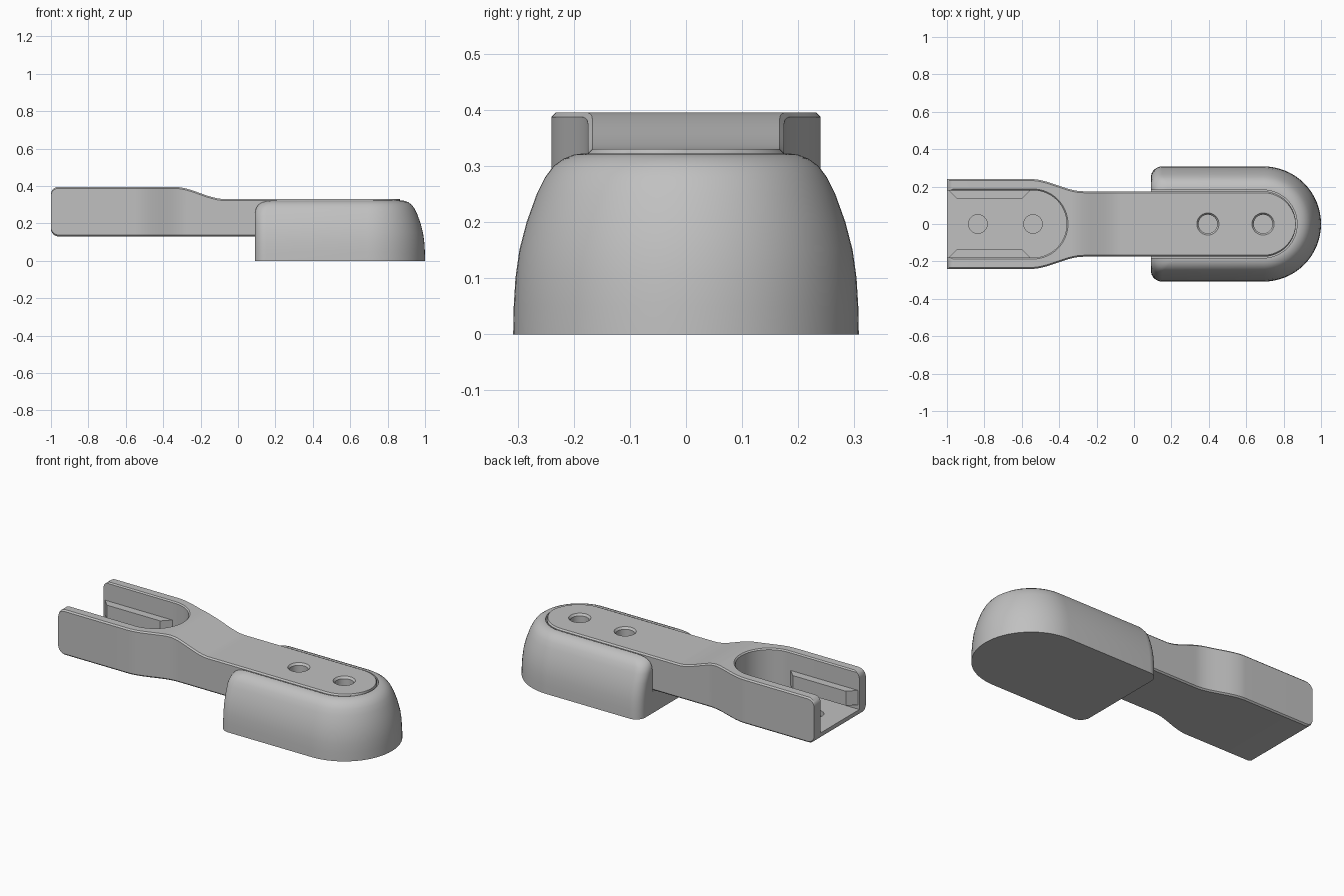
import bpy, bmesh
from math import sin, cos, pi, sqrt

if "Cube" in bpy.data.objects:
    bpy.data.objects.remove(bpy.data.objects["Cube"], do_unlink=True)

grey = bpy.data.materials.new("plain grey")
grey.use_nodes = True
grey.diffuse_color = (0.53, 0.53, 0.53, 1)
grey.node_tree.nodes["Principled BSDF"].inputs["Base Color"].default_value = grey.diffuse_color


def loft(name, rings):
    """Skin a list of equal-length point rings and cap both ends."""
    bm = bmesh.new()
    loops = [[bm.verts.new(p) for p in ring] for ring in rings]
    count = len(loops[0])
    for low, high in zip(loops, loops[1:]):
        for i in range(count):
            j = (i + 1) % count
            bm.faces.new((low[i], low[j], high[j], high[i]))
    bm.faces.new(loops[0])
    bm.faces.new(loops[-1])
    bmesh.ops.recalc_face_normals(bm, faces=bm.faces)
    mesh = bpy.data.meshes.new(name)
    bm.to_mesh(mesh)
    bm.free()
    mesh.materials.append(grey)
    obj = bpy.data.objects.new(name, mesh)
    bpy.context.collection.objects.link(obj)
    return obj


def d_ring(back, centre, half, corner, z, steps=32):
    """Outline with a round +x end and a square back with rounded corners."""
    pts = []
    for i in range(steps + 1):
        a = -pi / 2 + pi * i / steps
        pts.append((centre + half * cos(a), half * sin(a), z))
    for side in (1, -1):
        for i in range(9):
            a = pi / 2 + pi / 2 * i / 8
            if side < 0:
                a = 3 * pi / 2 - (a - pi / 2) - pi / 2 + pi / 2 * i / 4
            pts.append((back + corner + corner * cos(a),
                        side * (half - corner) + corner * sin(a), z))
    return pts


def circle(x, r, z, steps=40):
    return [(x + r * cos(2 * pi * i / steps), r * sin(2 * pi * i / steps), z)
            for i in range(steps)]


def cut(obj, cutter):
    cutter.hide_render = True
    mod = obj.modifiers.new("cut", 'BOOLEAN')
    mod.operation = 'DIFFERENCE'
    mod.solver = 'EXACT'
    mod.object = cutter
    bpy.context.view_layer.objects.active = obj
    bpy.ops.object.modifier_apply(modifier=mod.name)
    bpy.data.objects.remove(cutter, do_unlink=True)


def smooth(obj):
    bpy.ops.object.select_all(action='DESELECT')
    obj.select_set(True)
    bpy.context.view_layer.objects.active = obj
    bpy.ops.object.shade_smooth_by_angle(angle=pi / 6)


def blend(x, x0, x1, v0, v1):
    t = min(1, max(0, (x - x0) / (x1 - x0)))
    return v0 + (v1 - v0) * t * t * (3 - 2 * t)


# Foot: domed sides, tighter rounding along the back edge
profile = [(0, 0), (0.05, 0.001), (0.1, 0.004), (0.15, 0.011), (0.2, 0.024),
           (0.25, 0.042), (0.28, 0.057), (0.3, 0.072), (0.313, 0.09),
           (0.32, 0.108), (0.322, 0.122)]
rings = []
for z, inset in profile:
    rise = max(0, z - 0.252)
    back = 0.09 + 0.07 - sqrt(0.07 ** 2 - rise ** 2)
    rings.append(d_ring(back, 0.692, 0.308 - inset, 0.06, z))
foot = loft("foot", rings)

# Channel that receives the arm, leaving a fine groove around it
cut(foot, loft("channel_cutter", [d_ring(-0.2, 0.69, 0.182, 0.01, z) for z in (0.128, 0.5)]))
smooth(foot)

# Arm: cross-sections along its length, rounded back edges and round nose
BASE, ROUND, NOSE, R = 0.13, 0.04, 0.69, 0.175
stations = [-1 + ROUND * (1 - cos(pi / 2 * i / 6)) for i in range(7)]
stations += [-0.55 + 0.5 * i / 32 for i in range(33)]
stations += [NOSE + R * sin(pi / 2 * i / 20) for i in range(20)] + [NOSE + R * 0.9995]
rings = []
for x in stations:
    half = blend(x, -0.55, -0.27, 0.24, R)
    if x > NOSE:
        half = sqrt(R * R - (x - NOSE) ** 2)
    gap = max(0, ROUND - (x + 1))
    drop = ROUND - sqrt(ROUND ** 2 - gap ** 2)
    top = blend(x, -0.34, -0.07, 0.395, 0.33) - drop
    low = BASE + drop
    c = min(0.008, half / 2)
    side = [(half - c, low), (half, low + c), (half, top - c), (half - c, top)]
    rings.append([(x, y, z) for y, z in side] + [(x, -y, z) for y, z in reversed(side)])
arm = loft("arm", rings)

# Open pocket with a chamfered rim
FLOOR = 0.175
cut(arm, loft("pocket_cutter", [d_ring(-1.1, -0.54, r, 0.01, z) for r, z in
                                ((0.18, FLOOR), (0.18, 0.388), (0.188, 0.396), (0.188, 0.5))]))

# Blind holes in the pocket floor, countersunk holes over the foot
for x in (-0.835, -0.54):
    cut(arm, loft("floor_hole_cutter", [circle(x, 0.05, z) for z in (0.145, 0.25)]))
for x in (0.395, 0.69):
    cut(arm, loft("bolt_hole_cutter", [circle(x, r, z) for r, z in
                                       ((0.05, 0.15), (0.05, 0.318), (0.06, 0.331), (0.06, 0.45))]))
smooth(arm)

# Guide rails on the pocket walls
for side, label in ((1, "back"), (-1, "front")):
    plan = [(-0.995, 0.185), (-0.945, 0.134), (-0.6, 0.134), (-0.548, 0.185)]
    loft(label + "_rail", [[(x, side * y, z) for x, y in plan] for z in (0.2, 0.285)])
